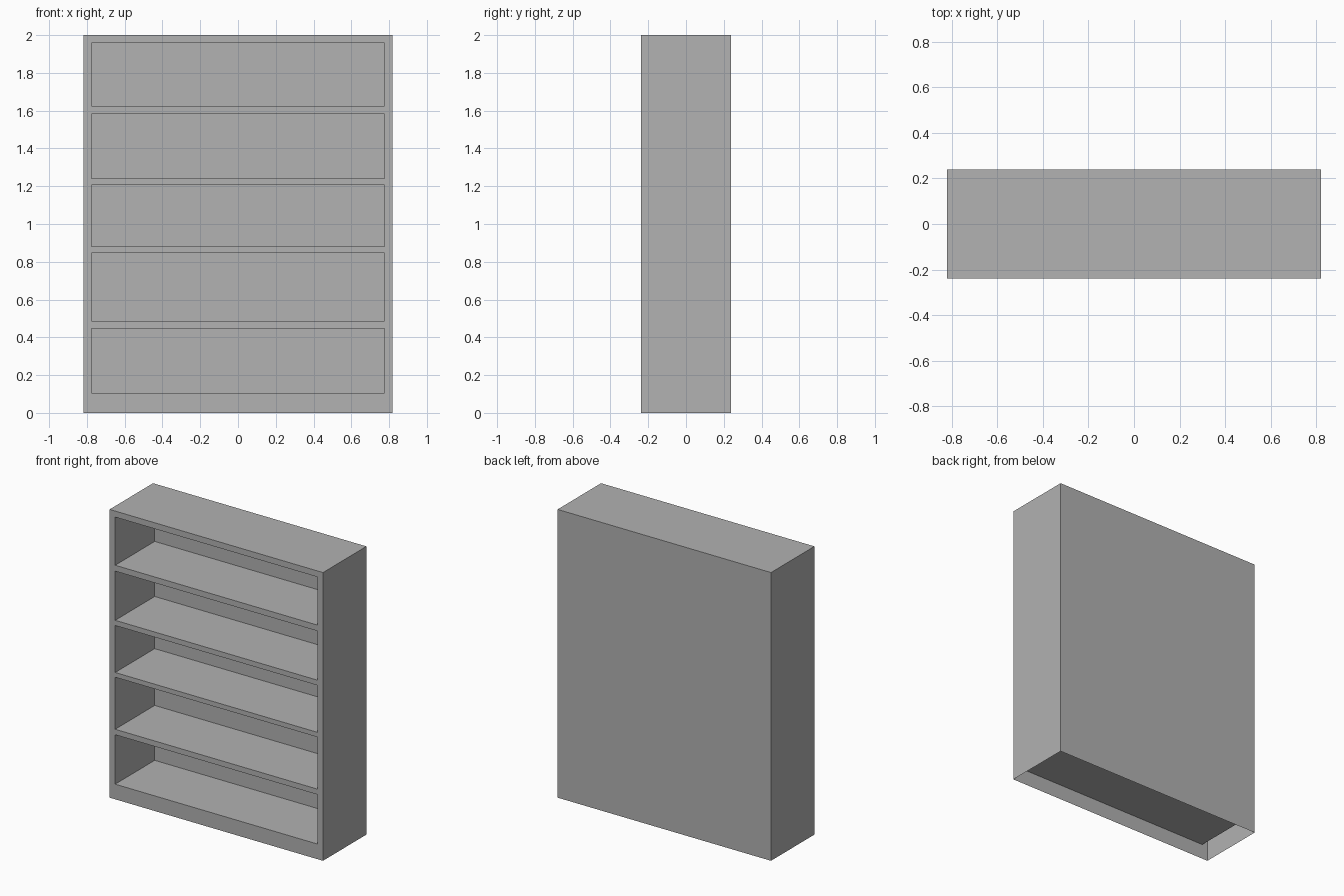
import bpy
import bmesh

if "Cube" in bpy.data.objects:
    bpy.data.objects.remove(bpy.data.objects["Cube"])

HALF_W, HALF_D, HEIGHT = 0.819, 0.238, 2.0
BAY_HALF_W, BAY_BACK = 0.776, 0.195
# Bottom and top of each shelf bay
BAYS = [(0.105, 0.448), (0.486, 0.847), (0.88, 1.206), (1.242, 1.583), (1.624, 1.958)]

grey = bpy.data.materials.new("plain_grey")
grey.use_nodes = True
colour = (0.445, 0.445, 0.445, 1)
grey.diffuse_color = colour
grey.node_tree.nodes["Principled BSDF"].inputs["Base Color"].default_value = colour


def finish(bm, name):
    mesh = bpy.data.meshes.new(name)
    bm.to_mesh(mesh)
    bm.free()
    mesh.materials.append(grey)
    obj = bpy.data.objects.new(name, mesh)
    bpy.context.collection.objects.link(obj)
    return obj


def open_box(bm, half_w, y0, y1, z0, z1, is_open):
    """Box whose faces are dropped where is_open(normal) is true."""
    box = bmesh.ops.create_cube(bm, size=1)
    for v in box["verts"]:
        v.co.x *= 2 * half_w
        v.co.y = y0 if v.co.y < 0 else y1
        v.co.z = z0 if v.co.z < 0 else z1
    bm.normal_update()
    dropped = [f for f in bm.faces if is_open(f.normal)]
    bmesh.ops.delete(bm, geom=dropped, context='FACES')


# Carcass: top, back and sides, open at the front and underneath
bm = bmesh.new()
open_box(bm, HALF_W, -HALF_D, HALF_D, 0, HEIGHT, lambda n: n.y < -0.5 or n.z < -0.5)
finish(bm, "carcass")

# Face frame: a grid of front panels with the bay openings left out
bm = bmesh.new()
xs = [-HALF_W, -BAY_HALF_W, BAY_HALF_W, HALF_W]
zs = [0] + [z for bay in BAYS for z in bay] + [HEIGHT]
grid = [[bm.verts.new((x, -HALF_D, z)) for x in xs] for z in zs]
for row in range(len(zs) - 1):
    for col in range(3):
        if col == 1 and row % 2 == 1:
            continue
        low, high = grid[row], grid[row + 1]
        bm.faces.new((low[col], low[col + 1], high[col + 1], high[col]))
finish(bm, "face_frame")

# Shelf bays: thin recessed liners facing inwards
for number, (z0, z1) in enumerate(BAYS, 1):
    bm = bmesh.new()
    open_box(bm, BAY_HALF_W, -HALF_D, BAY_BACK, z0, z1, lambda n: n.y < -0.5)
    bmesh.ops.reverse_faces(bm, faces=bm.faces[:])
    finish(bm, f"shelf_bay_{number}")
